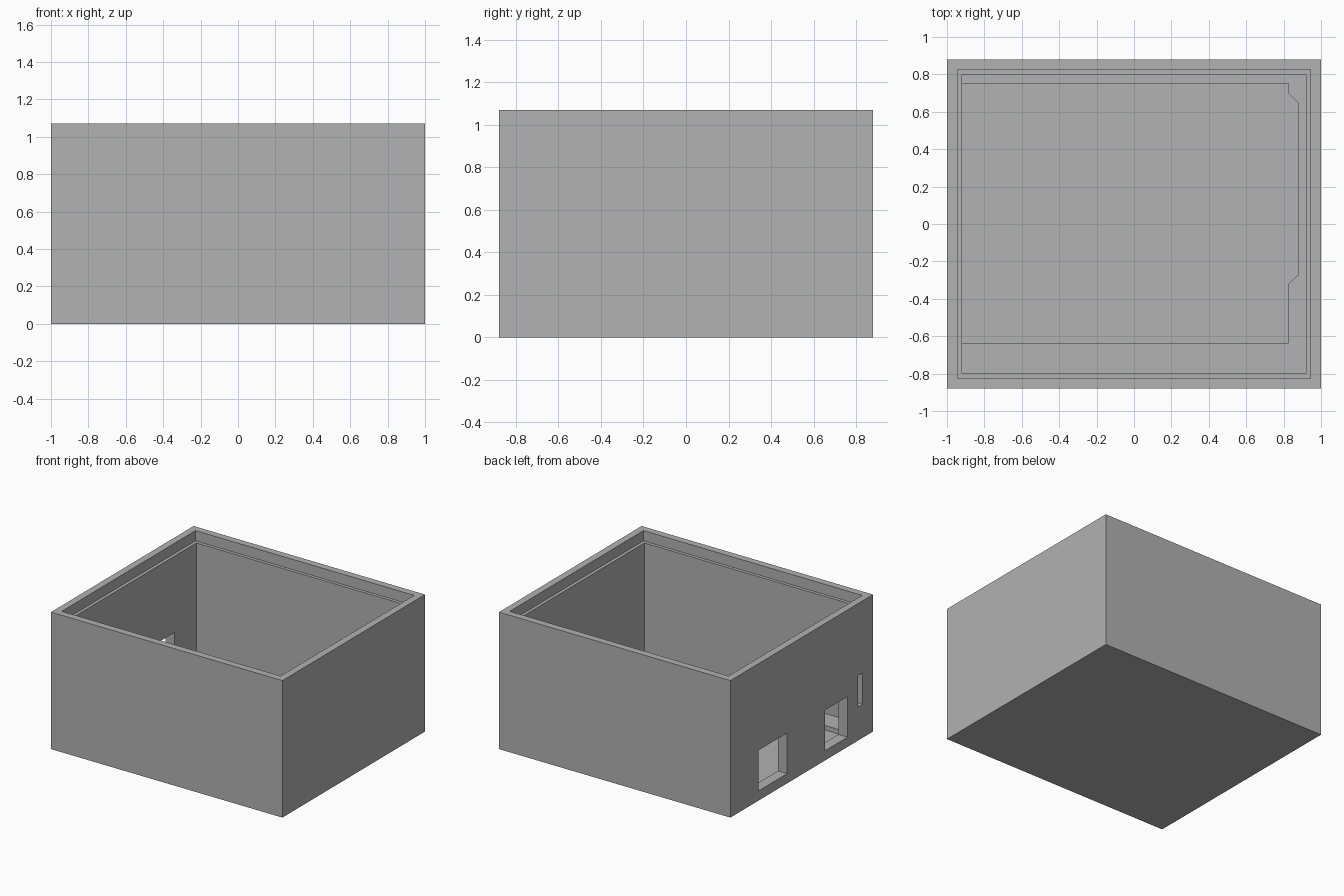
import bpy, bmesh

cube = bpy.data.objects.get("Cube")
if cube:
    bpy.data.objects.remove(cube, do_unlink=True)

# Single plain grey
GREY = (0.445, 0.445, 0.445, 1.0)
mat = bpy.data.materials.new("plain grey")
mat.use_nodes = True
mat.diffuse_color = GREY
mat.node_tree.nodes["Principled BSDF"].inputs["Base Color"].default_value = GREY


def prism(name, outline, z0, z1):
    """Extrude a counter-clockwise outline in xy from z0 to z1."""
    bm = bmesh.new()
    base = bm.faces.new([bm.verts.new((x, y, z0)) for x, y in outline])
    top = bmesh.ops.extrude_face_region(bm, geom=[base])["geom"]
    verts = [g for g in top if isinstance(g, bmesh.types.BMVert)]
    bmesh.ops.translate(bm, verts=verts, vec=(0, 0, z1 - z0))
    bmesh.ops.recalc_face_normals(bm, faces=bm.faces)
    mesh = bpy.data.meshes.new(name)
    bm.to_mesh(mesh)
    bm.free()
    mesh.materials.append(mat)
    ob = bpy.data.objects.new(name, mesh)
    bpy.context.scene.collection.objects.link(ob)
    return ob


def box(name, x0, x1, y0, y1, z0, z1):
    return prism(name, [(x0, y0), (x1, y0), (x1, y1), (x0, y1)], z0, z1)


HEIGHT, LEDGE, FLOOR, POCKET = 1.07, 0.99, 0.076, 0.04
WALL_X, WALL_Y = 0.92, 0.80

# Outer body
body = box("enclosure_body", -1, 1, -0.88, 0.88, 0, HEIGHT)

# Lid recess, main cavity and the shallow floor pocket with its side notch
pocket = [(-WALL_X, -0.635), (0.825, -0.635), (0.825, -0.32), (0.88, -0.27),
          (0.88, 0.645), (0.825, 0.70), (0.825, 0.75), (-WALL_X, 0.75)]
cutters = [
    box("lid_recess_cutter", -0.945, 0.945, -0.825, 0.825, LEDGE, 1.2),
    box("cavity_cutter", -WALL_X, WALL_X, -WALL_Y, WALL_Y, FLOOR, 1.1),
    prism("floor_pocket_cutter", pocket, POCKET, 0.3),
]

# Port openings through the side wall: y range, z range
ports = [(0.18, 0.533, FLOOR, 0.393),
         (-0.565, -0.286, FLOOR, 0.393),
         (-0.752, -0.696, 0.262, 0.507)]
for i, (y0, y1, z0, z1) in enumerate(ports):
    cutters.append(box(f"port_cutter_{i + 1}", -1.1, -0.88, y0, y1, z0, z1))

# Cut everything out of the body, then drop the cutters
for cutter in cutters:
    cutter.hide_render = True
    mod = body.modifiers.new(cutter.name, 'BOOLEAN')
    mod.operation = 'DIFFERENCE'
    mod.solver = 'EXACT'
    mod.object = cutter

bpy.context.view_layer.update()
graph = bpy.context.evaluated_depsgraph_get()
result = bpy.data.meshes.new_from_object(body.evaluated_get(graph))
body.modifiers.clear()
body.data = result
for cutter in cutters:
    bpy.data.objects.remove(cutter, do_unlink=True)
